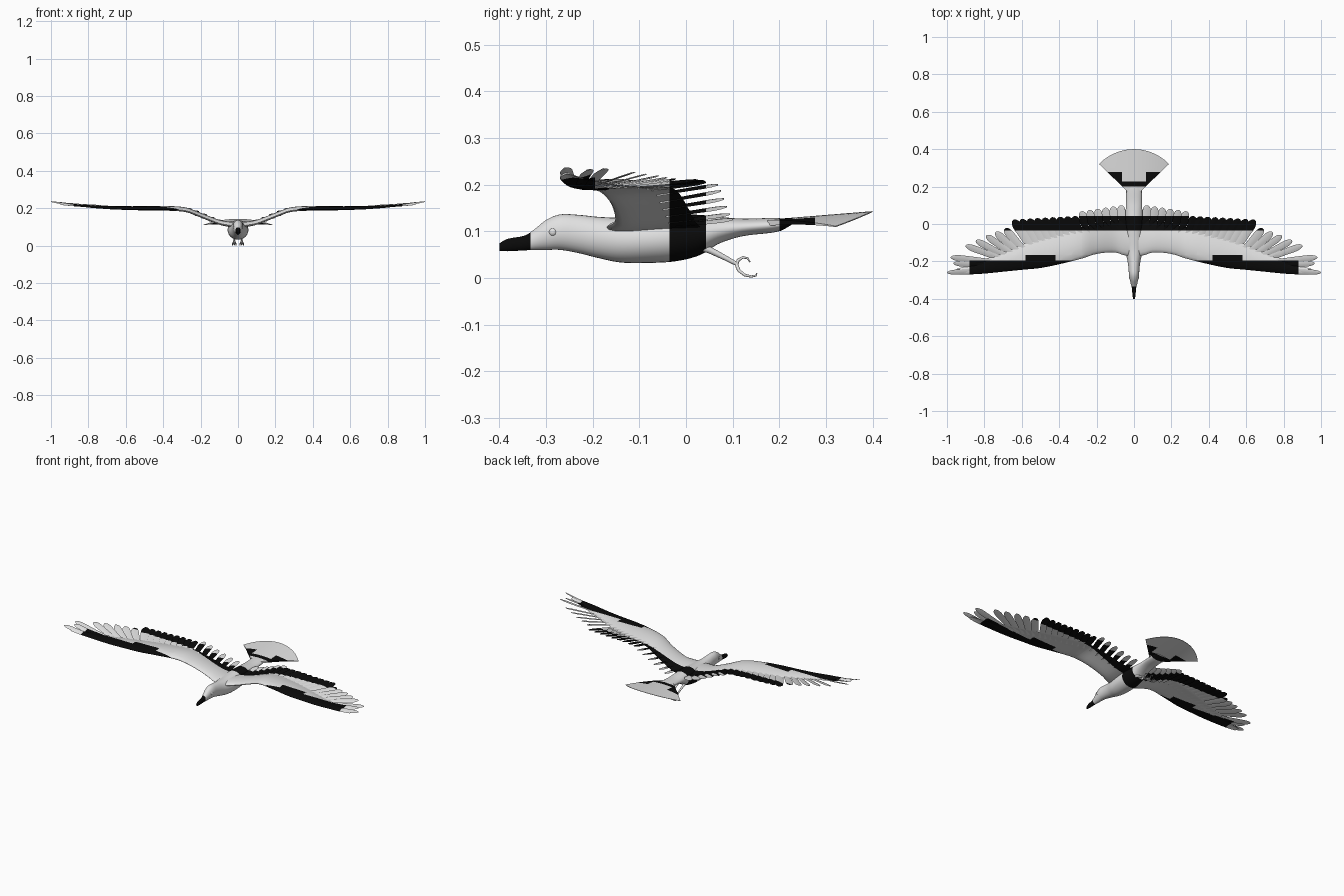
import bpy, bmesh, math
from mathutils import Vector

if "Cube" in bpy.data.objects:
    bpy.data.objects.remove(bpy.data.objects["Cube"])


def material(name, c):
    m = bpy.data.materials.new(name)
    m.diffuse_color = (c, c, c, 1)
    m.use_nodes = True
    m.node_tree.nodes["Principled BSDF"].inputs["Base Color"].default_value = m.diffuse_color
    return m


WHITE, BLACK = material("pale_grey", 0.75), material("black", 0.003)


def sample(table, x):
    """Smooth interpolation of table rows keyed by their first value."""
    x = max(table[0][0], min(table[-1][0], x))
    k = next((i for i in range(len(table) - 1) if x <= table[i + 1][0]), len(table) - 2)

    def slope(i, c):
        a, b = table[max(i - 1, 0)], table[min(i + 1, len(table) - 1)]
        return (b[c] - a[c]) / (b[0] - a[0])
    a, b = table[k], table[k + 1]
    h = b[0] - a[0]
    t = (x - a[0]) / h
    return [(2*t**3 - 3*t*t + 1) * a[c] + (t**3 - 2*t*t + t) * h * slope(k, c)
            + (3*t*t - 2*t**3) * b[c] + (t**3 - t*t) * h * slope(k + 1, c)
            for c in range(1, len(a))]


def linear(table, x):
    k = next(i for i in range(len(table) - 1) if x <= table[i + 1][0])
    a, b = table[k], table[k + 1]
    t = (x - a[0]) / (b[0] - a[0])
    return [p + (q - p) * t for p, q in zip(a[1:], b[1:])]


def loft(bm, rings):
    vs = [[bm.verts.new(p) for p in r] for r in rings]
    n = len(vs[0])
    for a, b in zip(vs, vs[1:]):
        for i in range(n):
            bm.faces.new((a[i], a[(i + 1) % n], b[(i + 1) % n], b[i]))
    bm.faces.new(vs[0])
    bm.faces.new(vs[-1])


def is_black(c):
    x, y = abs(c.x), c.y
    if y < -0.333 or -0.035 < y < 0.043:            # beak, middle band
        return c.z > 0.03
    if 0.2 < y < 0.277:                              # tail marking
        return x > 0.065 or y < 0.228
    if y < -0.165 and 0.28 < x < 0.88:               # leading edge of wing
        return y < -0.195 or 0.42 < x < 0.58
    return False


def finish(bm, name, cuts=(), mirror=False, angle=40):
    """Cut along colour borders, colour faces, make the object."""
    for axis, d in cuts:
        n = Vector((axis == 0, axis == 1, 0))
        bmesh.ops.bisect_plane(bm, geom=bm.verts[:] + bm.edges[:] + bm.faces[:],
                               plane_co=n * d, plane_no=n, dist=1e-5)
    bmesh.ops.recalc_face_normals(bm, faces=bm.faces[:])
    for f in bm.faces:
        f.material_index = int(bool(cuts) and is_black(f.calc_center_median()))
    me = bpy.data.meshes.new(name)
    bm.to_mesh(me)
    bm.free()
    me.materials.append(WHITE)
    me.materials.append(BLACK)
    ob = bpy.data.objects.new(name, me)
    bpy.context.collection.objects.link(ob)
    bpy.ops.object.select_all(action='DESELECT')
    bpy.context.view_layer.objects.active = ob
    ob.select_set(True)
    bpy.ops.object.shade_smooth_by_angle(angle=math.radians(angle))
    if mirror:
        ob.modifiers.new("mirror", 'MIRROR').use_clip = False
    return ob


# body: y, centre z, half width, half height
BODY = [(-0.40, .066, .004, .008), (-0.385, .070, .008, .013), (-0.345, .075, .011, .016),
        (-0.325, .082, .016, .022), (-0.30, .092, .022, .032), (-0.27, .098, .027, .038),
        (-0.23, .094, .030, .041), (-0.19, .087, .036, .044), (-0.14, .081, .048, .048),
        (-0.08, .082, .055, .050), (-0.02, .086, .055, .050), (0.03, .092, .050, .043),
        (0.07, .102, .045, .029), (0.12, .108, .042, .019), (0.20, .114, .040, .014),
        (0.23, .119, .030, .003)]
bm = bmesh.new()
rings = []
for i in range(71):
    y = -0.40 + 0.63 * i / 70
    z, rx, rz = sample(BODY, y)
    rings.append([(rx * math.cos(a), y, z + rz * math.sin(a))
                  for a in (2 * math.pi * k / 28 for k in range(28))])
loft(bm, rings)
finish(bm, "body", [(1, -.333), (1, -.035), (1, .043), (1, .2), (1, .228)])

# eyes
bm = bmesh.new()
bmesh.ops.create_uvsphere(bm, u_segments=12, v_segments=8, radius=0.01)
bmesh.ops.translate(bm, verts=bm.verts[:], vec=(0.018, -0.285, 0.098))
finish(bm, "eyes", mirror=True)

# tail fan: polar sheet with drooping edges
bm = bmesh.new()
rings = []
for i in range(13):
    r = 0.05 + 0.21 * i / 12
    th = 0.010 * (1 - i / 12) + 0.002
    angs = [math.radians(-46 + 92 * k / 24) for k in range(25)]

    def fan(a, dz):
        x, y = r * math.sin(a), 0.14 + r * math.cos(a)
        return (x, y, 0.120 + 0.105 * (y - 0.19) - 0.022 * (x / 0.18) ** 2 + dz)
    rings.append([fan(a, th / 2) for a in angs] + [fan(a, -th / 2) for a in reversed(angs)])
loft(bm, rings)
finish(bm, "tail_fan", [(1, .2), (1, .228), (1, .277), (0, -.065), (0, .065)])

# wing: x, leading y, trailing y, centre z, thickness
WING = [(0, -.172, .03, .105, .030), (.05, -.168, .03, .110, .030), (.10, -.152, .02, .120, .028),
        (.20, -.160, .0, .158, .027), (.28, -.185, -.02, .187, .027), (.40, -.215, -.05, .195, .026),
        (.50, -.235, -.075, .195, .024), (.60, -.245, -.11, .196, .020), (.70, -.255, -.15, .199, .016),
        (.80, -.265, -.19, .206, .010), (.90, -.270, -.225, .213, .006), (1.0, -.268, -.255, .223, .002)]
WING_CUTS = [(1, -.035), (1, .043), (1, -.195), (1, -.165), (0, .28), (0, .88), (0, .42), (0, .58)]
bm = bmesh.new()
rings = []
for i in range(49):
    x = 0.95 * i / 48
    le, te, z, th = sample(WING, x)
    ring = []
    for k in range(20):
        a = 2 * math.pi * k / 20
        c = (1 - math.cos(a)) / 2                    # chord position
        shape = math.sin(a) * (1.25 - 0.9 * c)
        ring.append((x, le + (te - le) * c, z + th * 0.5 * shape + 0.006 * math.sin(math.pi * c)))
    rings.append(ring)
loft(bm, rings)
finish(bm, "wings", WING_CUTS, mirror=True)

# flight feathers: index, root x, root y, tip x, tip y, half width
FEATHERS = [(0, .06, -.03, .07, .100, .023), (5, .25, -.06, .28, .068, .023),
            (6, .29, -.07, .32, .042, .025), (14, .54, -.14, .645, .022, .026),
            (15, .58, -.15, .69, -.025, .023), (17, .64, -.17, .79, -.062, .020),
            (19, .70, -.19, .90, -.115, .019), (20, .73, -.205, .98, -.178, .018),
            (21, .75, -.225, .965, -.210, .016), (22, .77, -.245, 1.0, -.260, .014)]
bm = bmesh.new()
for n in range(23):
    rx, ry, tx, ty, hw = linear(FEATHERS, n)
    d = Vector((tx - rx, ty - ry, 0))
    side = Vector((d.y, -d.x, 0)).normalized()
    rings = []
    for i in range(15):
        t = 1 - (1 - i / 14) ** 1.5                   # denser near the rounded tip
        w = hw * (0.75 + 0.25 * t) * max(0.03, 1 - max(0, (t - 0.72) / 0.28) ** 2.4) ** 0.5
        p = Vector((rx, ry, 0)) + d * t
        p.z = sample(WING, p.x)[2] + 0.012 * t
        tilt = Vector((0, 0, -0.005))
        ring = []
        for s, dz in ((-1, 0), (-.4, .002), (.4, .002), (1, 0), (.4, -.001), (-.4, -.001)):
            ring.append(p + (side * w + tilt * (w / hw)) * s + Vector((0, 0, dz)))
        rings.append(ring)
    loft(bm, rings)
finish(bm, "flight_feathers", WING_CUTS, mirror=True)


# legs and toes: tapered tubes
def tube(bm, pts, r0, r1):
    pts = [Vector(p) for p in pts]
    rings = []
    for i, p in enumerate(pts):
        d = pts[min(i + 1, len(pts) - 1)] - pts[max(i - 1, 0)]
        q = d.to_track_quat('Z', 'X')
        r = r0 + (r1 - r0) * i / (len(pts) - 1)
        rings.append([p + q @ Vector((r * math.cos(a), r * math.sin(a), 0))
                      for a in (2 * math.pi * k / 10 for k in range(10))])
    loft(bm, rings)


bm = bmesh.new()
X = 0.02
tube(bm, [(X, .02, .07), (X, .05, .06), (X, .08, .045), (X, .112, .028)], .009, .004)
for dx in (-.010, 0, .010):                          # front toes curl under
    tube(bm, [(X, .108, .030), (X + dx * .6, .113, .016), (X + dx, .126, .006),
              (X + dx, .140, .003), (X + dx, .150, .005), (X + dx, .152, .010)], .004, .0015)
tube(bm, [(X, .108, .028), (X, .112, .038), (X, .122, .044),
          (X, .132, .042), (X, .137, .034)], .004, .0015)   # hind toe
finish(bm, "legs", mirror=True)
